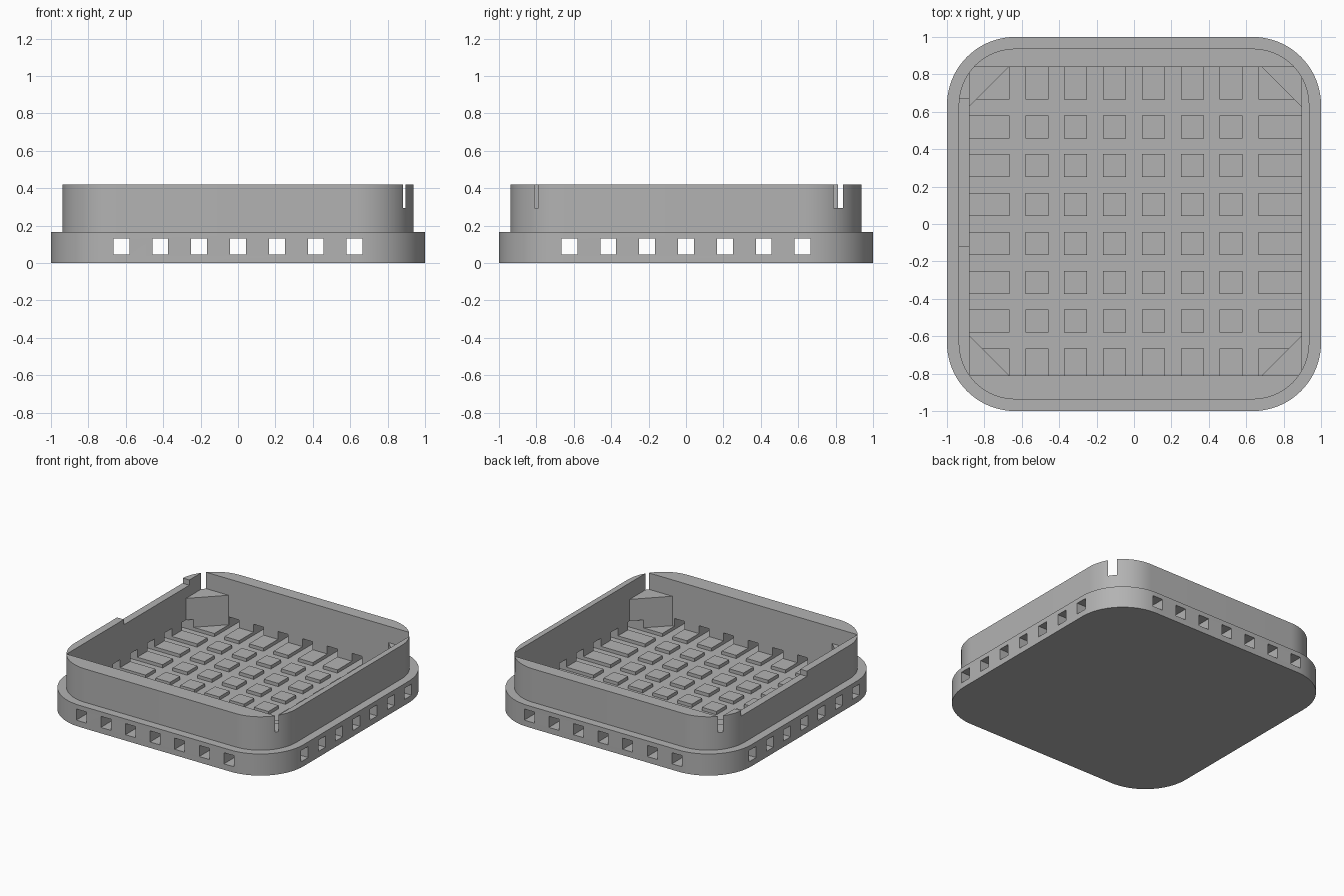
import bpy, bmesh, math

cube = bpy.data.objects.get("Cube")
if cube:
    bpy.data.objects.remove(cube, do_unlink=True)

grey = bpy.data.materials.new("plain grey")
grey.use_nodes = True
colour = (0.45, 0.45, 0.45, 1)
grey.diffuse_color = colour
grey.node_tree.nodes["Principled BSDF"].inputs["Base Color"].default_value = colour


def prisms(name, outlines, z0, z1):
    """One object made of upright prisms over the given outlines."""
    bm = bmesh.new()
    for outline in outlines:
        low = [bm.verts.new((x, y, z0)) for x, y in outline]
        high = [bm.verts.new((x, y, z1)) for x, y in outline]
        bm.faces.new(low[::-1])
        bm.faces.new(high)
        n = len(low)
        for i in range(n):
            j = (i + 1) % n
            bm.faces.new((low[i], low[j], high[j], high[i]))
    mesh = bpy.data.meshes.new(name)
    bm.to_mesh(mesh)
    bm.free()
    mesh.materials.append(grey)
    obj = bpy.data.objects.new(name, mesh)
    bpy.context.collection.objects.link(obj)
    return obj


def rect(x0, x1, y0, y1):
    return [(x0, y0), (x1, y0), (x1, y1), (x0, y1)]


def rounded(centre, radius, steps=20):
    """Square outline with rounded corners."""
    pts = []
    for k, (sx, sy) in enumerate([(1, 1), (-1, 1), (-1, -1), (1, -1)]):
        for i in range(steps + 1):
            a = math.pi / 2 * (k + i / steps)
            pts.append((sx * centre + radius * math.cos(a), sy * centre + radius * math.sin(a)))
    return pts


def combine(target, tool, operation="DIFFERENCE"):
    mod = target.modifiers.new(tool.name, "BOOLEAN")
    mod.operation = operation
    mod.solver = "EXACT"
    mod.object = tool
    tool.hide_render = True
    bpy.context.view_layer.objects.active = target
    bpy.ops.object.modifier_apply(modifier=mod.name)
    bpy.data.objects.remove(tool, do_unlink=True)


# Wide base and narrower collar
tray = prisms("tray_body", [rounded(0.635, 0.365)], 0, 0.165)
combine(tray, prisms("collar", [rounded(0.635, 0.3025)], 0.02, 0.42), "UNION")

# Cavity with corner gussets left standing, squared off above them
X0, X1, Y0, Y1, G = -0.88, 0.895, -0.81, 0.84, 0.212
octagon = [(X0 + G, Y0), (X1 - G, Y0), (X1, Y0 + G), (X1, Y1 - G),
           (X1 - G, Y1), (X0 + G, Y1), (X0, Y1 - G), (X0, Y0 + G)]
combine(tray, prisms("cavity", [octagon], 0.07, 0.5))
combine(tray, prisms("upper_cavity", [rect(X0, X1, Y0, Y1)], 0.295, 0.5))

# Crossing channels: vents through the walls, pads left on the floor
centres = [0.2078 * i for i in range(-3, 4)]
W = 0.0425
combine(tray, prisms("channels_y", [rect(c - W, c + W, -1.1, 1.1) for c in centres], 0.045, 0.13))
combine(tray, prisms("channels_x", [rect(-1.1, 1.1, c - W, c + W) for c in centres], 0.045, 0.13))

# Shallow recess in the right wall rim
combine(tray, prisms("rim_recess", [rect(-1.1, -0.8, -0.12, 0.67)], 0.38, 0.5))

# Smooth corners, crisp edges
bpy.ops.object.select_all(action="DESELECT")
tray.select_set(True)
bpy.context.view_layer.objects.active = tray
bpy.ops.object.shade_smooth_by_angle(angle=math.radians(30))
